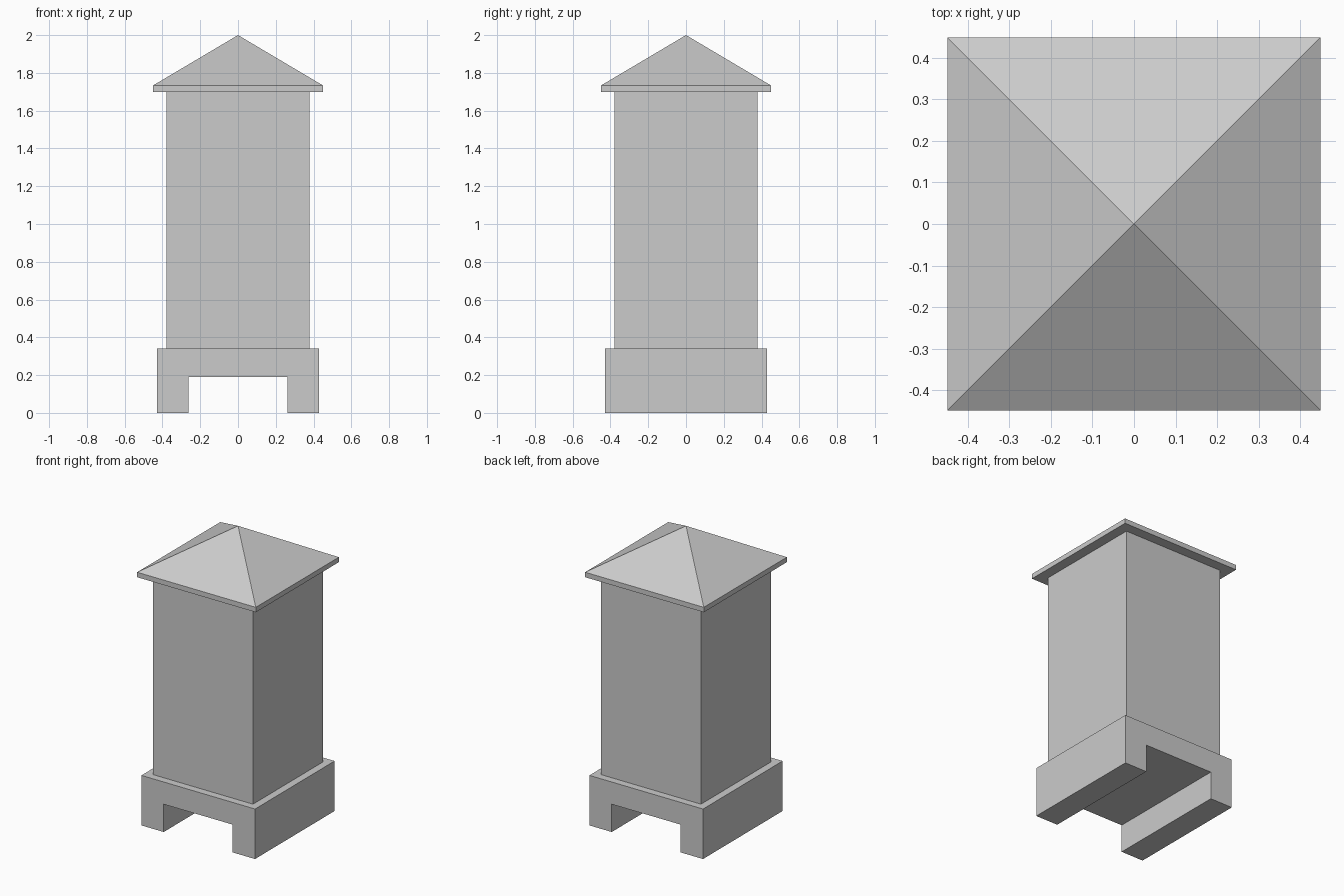
import bpy

if "Cube" in bpy.data.objects:
    bpy.data.objects.remove(bpy.data.objects["Cube"])


def make(name, verts, faces):
    mesh = bpy.data.meshes.new(name)
    mesh.from_pydata(verts, [], faces)
    mesh.validate()
    obj = bpy.data.objects.new(name, mesh)
    bpy.context.collection.objects.link(obj)
    return obj


def prism(name, profile, half_depth):
    """Extrude a front (x, z) outline, given counter-clockwise, along y."""
    n = len(profile)
    verts = [(x, y, z) for y in (-half_depth, half_depth) for x, z in profile]
    faces = [tuple(range(n)), tuple(reversed(range(n, 2 * n)))]
    faces += [(i, i + n, (i + 1) % n + n, (i + 1) % n) for i in range(n)]
    return make(name, verts, faces)


def square(half, z):
    return [(-half, -half, z), (half, -half, z), (half, half, z), (-half, half, z)]


BASE, BASE_TOP = 0.43, 0.342
GAP, GAP_TOP = 0.261, 0.19
BODY, EAVE = 0.379, 1.70
ROOF, RIM_TOP, PEAK = 0.449, 1.734, 2.0

# Plinth with a channel running front to back
prism("plinth", [(-BASE, 0), (-GAP, 0), (-GAP, GAP_TOP), (GAP, GAP_TOP),
                 (GAP, 0), (BASE, 0), (BASE, BASE_TOP), (-BASE, BASE_TOP)], BASE)

# Square shaft
prism("shaft", [(-BODY, BASE_TOP), (BODY, BASE_TOP), (BODY, EAVE), (-BODY, EAVE)], BODY)

# Overhanging pyramid cap with a thin vertical rim
sides = [(i, (i + 1) % 4, (i + 1) % 4 + 4, i + 4) for i in range(4)]
slopes = [(i + 4, (i + 1) % 4 + 4, 8) for i in range(4)]
make("roof_cap", square(ROOF, EAVE) + square(ROOF, RIM_TOP) + [(0, 0, PEAK)],
     [(3, 2, 1, 0)] + sides + slopes)
